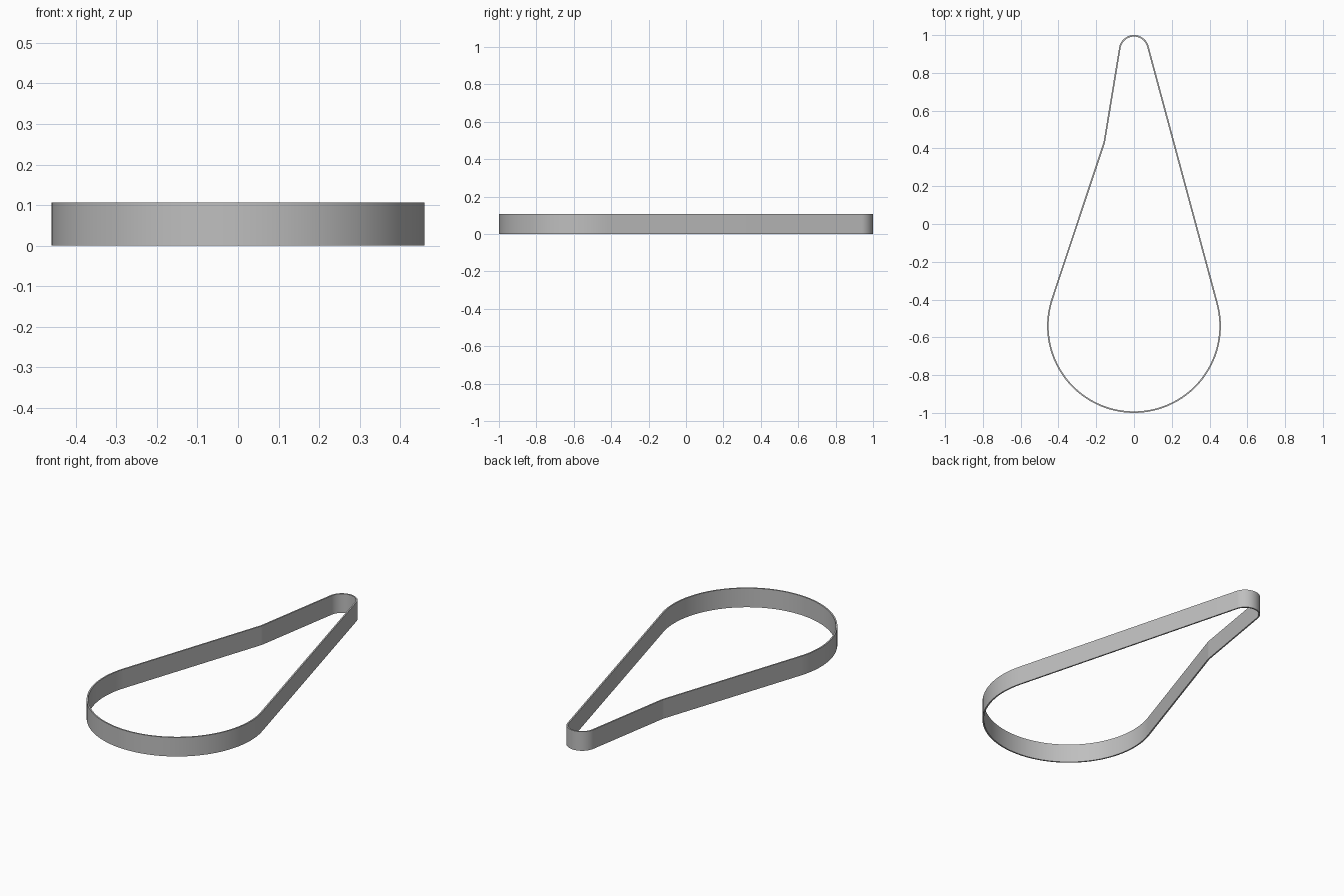
import bpy, bmesh, math
from mathutils import Vector

cube = bpy.data.objects.get("Cube")
if cube:
    bpy.data.objects.remove(cube, do_unlink=True)

HEIGHT = 0.107
THICK = 0.008

# Pulleys the belt wraps: centre, signed radius (negative = pressing inward), arc steps
pulleys = [
    (Vector((0, -0.54)), 0.46, 72),      # large front pulley
    (Vector((0, 0.92)), 0.08, 32),       # small back pulley
    (Vector((-0.239, 0.453)), -0.08, 6)  # outside tensioner
]


def tangent_angle(a, b):
    """Outward normal angle of the straight run from pulley a to pulley b."""
    d = b[0] - a[0]
    return math.atan2(d.y, d.x) - math.acos((a[1] - b[1]) / d.length)


def belt_path(offset):
    """Closed outline of the belt, moved outward by offset."""
    points = []
    for i, (centre, radius, steps) in enumerate(pulleys):
        start = tangent_angle(pulleys[i - 1], pulleys[i])
        end = tangent_angle(pulleys[i], pulleys[(i + 1) % len(pulleys)])
        sweep = (end - start) % math.tau
        if radius < 0:
            sweep -= math.tau
        for k in range(steps + 1):
            angle = start + sweep * k / steps
            normal = Vector((math.cos(angle), math.sin(angle)))
            points.append(centre + normal * (radius + offset))
    return points


# Four rails: outer bottom, outer top, inner top, inner bottom
bm = bmesh.new()
rails = [[bm.verts.new((p.x, p.y, z)) for p in belt_path(offset)]
         for offset, z in ((0, 0), (0, HEIGHT), (-THICK, HEIGHT), (-THICK, 0))]
count = len(rails[0])
for r in range(4):
    a, b = rails[r], rails[(r + 1) % 4]
    for i in range(count):
        j = (i + 1) % count
        bm.faces.new((a[i], a[j], b[j], b[i]))
bmesh.ops.recalc_face_normals(bm, faces=bm.faces)

mesh = bpy.data.meshes.new("drive_belt")
bm.to_mesh(mesh)
bm.free()
belt = bpy.data.objects.new("drive_belt", mesh)
bpy.context.collection.objects.link(belt)

# Grey belt material
grey = bpy.data.materials.new("belt_grey")
grey.use_nodes = True
colour = (0.52, 0.52, 0.52, 1)
grey.diffuse_color = colour
grey.node_tree.nodes["Principled BSDF"].inputs["Base Color"].default_value = colour
mesh.materials.append(grey)

# Smooth around the bends, sharp along the rims
bpy.ops.object.select_all(action='DESELECT')
belt.select_set(True)
bpy.context.view_layer.objects.active = belt
bpy.ops.object.shade_smooth_by_angle(angle=math.radians(30))
